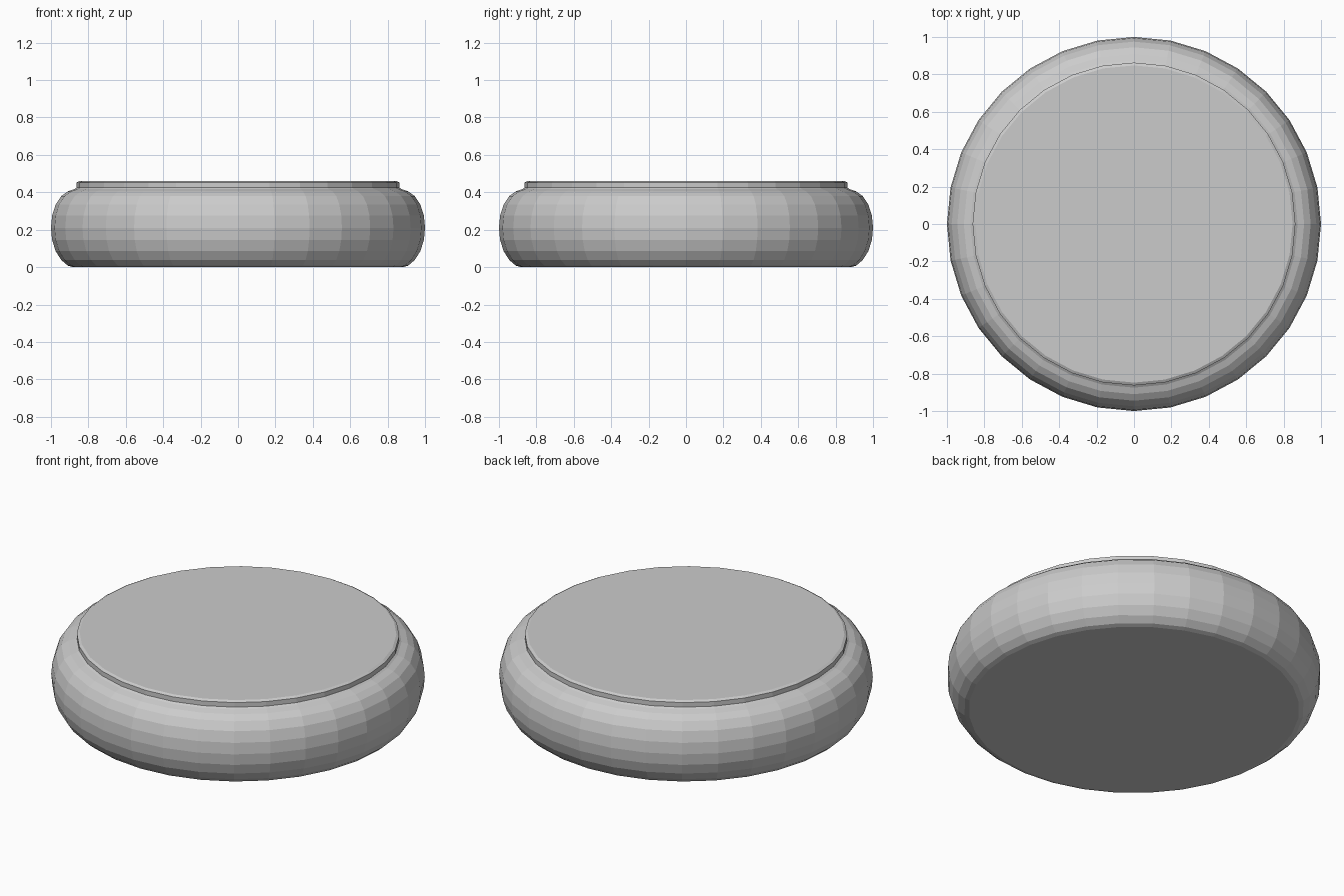
import bpy, bmesh, math

if "Cube" in bpy.data.objects:
    bpy.data.objects.remove(bpy.data.objects["Cube"])

SIDES = 32


def lathe(name, profile):
    """Spin an (r, z) profile around z; both ends are closed with flat caps."""
    bm = bmesh.new()
    rings = []
    for r, z in profile:
        rings.append([bm.verts.new((r * math.cos(2 * math.pi * i / SIDES),
                                    r * math.sin(2 * math.pi * i / SIDES), z))
                      for i in range(SIDES)])
    for a, b in zip(rings, rings[1:]):
        for i in range(SIDES):
            j = (i + 1) % SIDES
            bm.faces.new((a[i], a[j], b[j], b[i]))
    bm.faces.new(rings[0][::-1])
    bm.faces.new(rings[-1])
    mesh = bpy.data.meshes.new(name)
    bm.to_mesh(mesh)
    bm.free()
    obj = bpy.data.objects.new(name, mesh)
    bpy.context.collection.objects.link(obj)
    return obj


# Rounded cushion-like body, shoulder step and thin raised top plate
lathe("round_base", [
    (0.885, 0.0), (0.91, 0.008), (0.945, 0.038), (0.975, 0.085),
    (0.994, 0.145), (1.0, 0.21), (0.994, 0.275), (0.975, 0.335),
    (0.945, 0.38), (0.91, 0.405), (0.875, 0.417), (0.863, 0.425),
    (0.863, 0.452), (0.848, 0.46),
])
